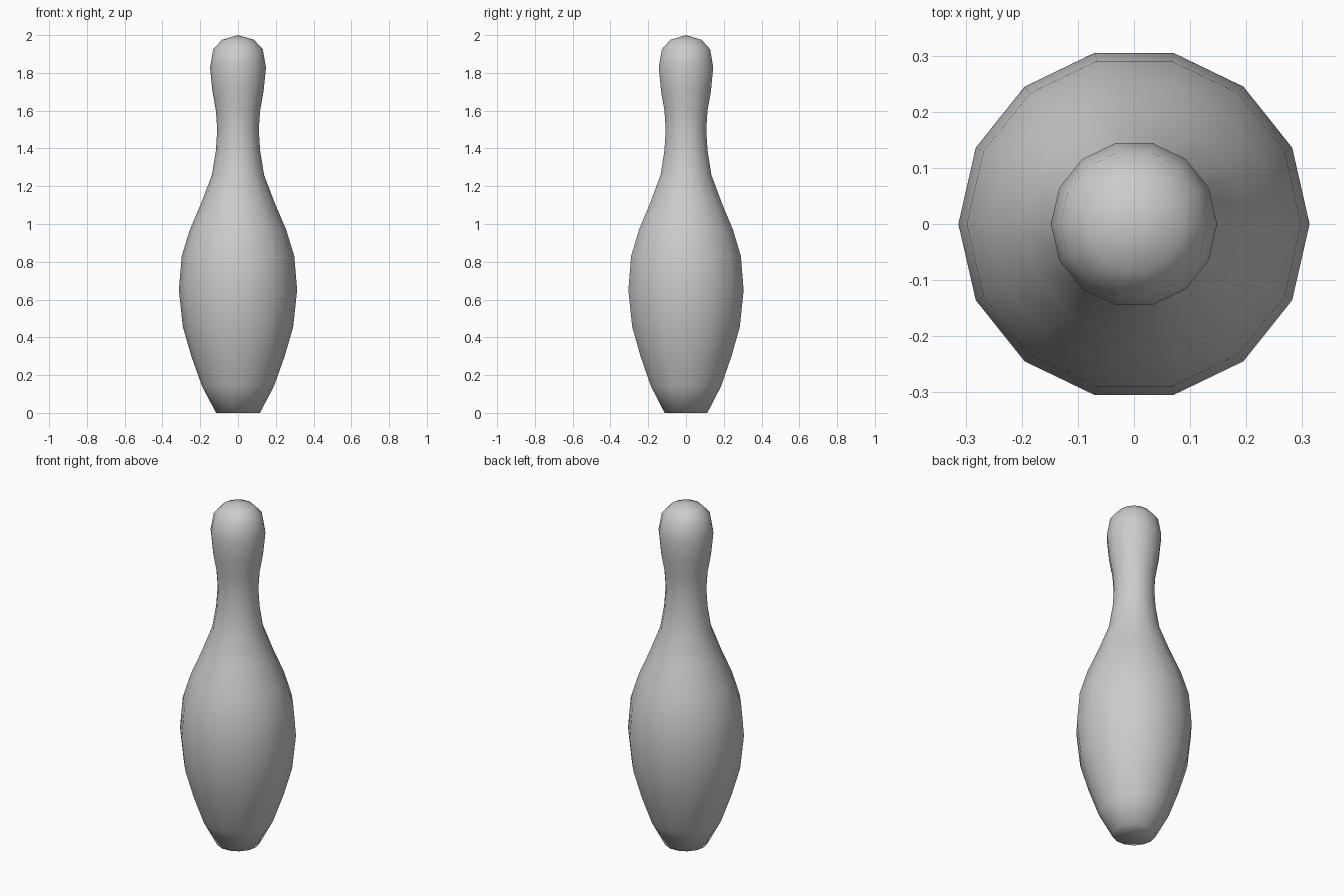
import bpy, bmesh, math

if "Cube" in bpy.data.objects:
    bpy.data.objects.remove(bpy.data.objects["Cube"])

SIDES = 14

# Outline of the pin: radius, height
profile = [
    (0.116, 0.0), (0.19, 0.14), (0.247, 0.30), (0.292, 0.455),
    (0.313, 0.65), (0.298, 0.83), (0.255, 0.97), (0.197, 1.105),
    (0.138, 1.26), (0.117, 1.39), (0.11, 1.50), (0.117, 1.60),
    (0.135, 1.70), (0.148, 1.83), (0.131, 1.925), (0.085, 1.975),
]

bm = bmesh.new()

# Rings around the vertical axis
rings = []
for r, z in profile:
    rings.append([bm.verts.new((r * math.cos(2 * math.pi * i / SIDES),
                                r * math.sin(2 * math.pi * i / SIDES), z))
                  for i in range(SIDES)])

# Side walls
for low, high in zip(rings, rings[1:]):
    for i in range(SIDES):
        j = (i + 1) % SIDES
        bm.faces.new((low[i], low[j], high[j], high[i]))

# Rounded tip and flat foot
tip = bm.verts.new((0, 0, 2.0))
foot = bm.verts.new((0, 0, 0))
for i in range(SIDES):
    j = (i + 1) % SIDES
    bm.faces.new((rings[-1][i], rings[-1][j], tip))
    bm.faces.new((rings[0][j], rings[0][i], foot))

for f in bm.faces:
    f.smooth = True

mesh = bpy.data.meshes.new("pin_body")
bm.to_mesh(mesh)
bm.free()
bpy.context.collection.objects.link(bpy.data.objects.new("pin_body", mesh))
